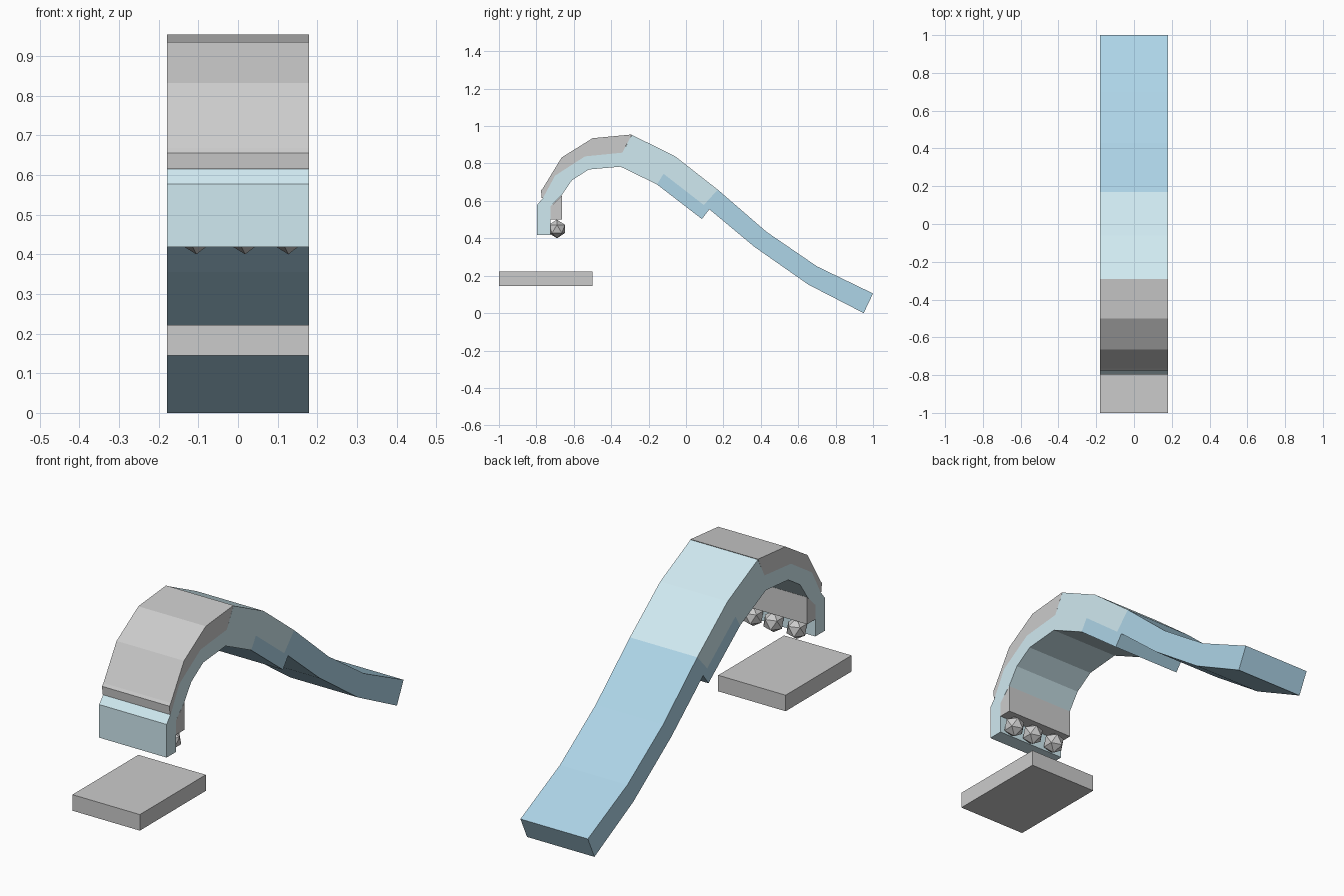
import bpy, bmesh

if "Cube" in bpy.data.objects:
    bpy.data.objects.remove(bpy.data.objects["Cube"])

HALF = 0.179  # half width of the whole slide


def material(name, color):
    m = bpy.data.materials.new(name)
    m.diffuse_color = (*color, 1)
    m.use_nodes = True
    m.node_tree.nodes["Principled BSDF"].inputs["Base Color"].default_value = m.diffuse_color
    return m


def extrude_profile(name, points, mat=None):
    """Extrude a side profile of (y, z) points across the width."""
    bm = bmesh.new()
    face = bm.faces.new([bm.verts.new((-HALF, y, z)) for y, z in points])
    side = bmesh.ops.extrude_face_region(bm, geom=[face])
    moved = [v for v in side["geom"] if isinstance(v, bmesh.types.BMVert)]
    bmesh.ops.translate(bm, verts=moved, vec=(2 * HALF, 0, 0))
    bmesh.ops.recalc_face_normals(bm, faces=bm.faces)
    mesh = bpy.data.meshes.new(name)
    bm.to_mesh(mesh)
    bm.free()
    if mat:
        mesh.materials.append(mat)
    ob = bpy.data.objects.new(name, mesh)
    bpy.context.collection.objects.link(ob)
    return ob


pale_blue = material("pale_blue", (0.63, 0.82, 0.88))
blue = material("blue", (0.42, 0.66, 0.80))

# Slab under the fall
extrude_profile("base_slab", [(-1, 0.145), (-0.5, 0.145), (-0.5, 0.222), (-1, 0.222)])

# Grey outer shell of the arch; its lower edge follows the pale band
band_top = [(-0.765, 0.615), (-0.70, 0.735), (-0.54, 0.838), (-0.34, 0.858)]
extrude_profile("arch_shell", band_top + [
    (-0.29, 0.955), (-0.50, 0.935), (-0.665, 0.832), (-0.765, 0.668),
    (-0.775, 0.656), (-0.772, 0.615)])

# Pale band curling under the shell, thickening over the crest
band_under = [(-0.52, 0.768), (-0.61, 0.71), (-0.665, 0.63),
              (-0.725, 0.57), (-0.725, 0.418)]
joint = [(0.17, 0.66), (0.095, 0.578), (-0.12, 0.745), (-0.155, 0.688)]
extrude_profile("pale_band", [(-0.797, 0.418), (-0.797, 0.577)] + band_top + [
    (-0.29, 0.953), (-0.06, 0.84)] + joint + [(-0.35, 0.783)] + band_under, pale_blue)

# Grey lining hanging inside the curled end
extrude_profile("inner_lining", [(-0.725, 0.5), (-0.663, 0.5), (-0.663, 0.63),
                                 (-0.725, 0.57)])

# Long blue tail running down to the ground
extrude_profile("blue_tail", joint[::-1] + [
    (0.43, 0.435), (0.70, 0.25), (1.0, 0.105), (0.95, 0.0), (0.655, 0.152),
    (0.365, 0.355), (0.125, 0.555), (0.085, 0.503)], blue)

# Faceted droplets at the tip
for i, x in enumerate((-0.105, 0.018, 0.127)):
    bpy.ops.mesh.primitive_ico_sphere_add(subdivisions=1, radius=0.05,
                                          location=(x, -0.69, 0.45))
    bpy.context.object.name = f"droplet_{i + 1}"
